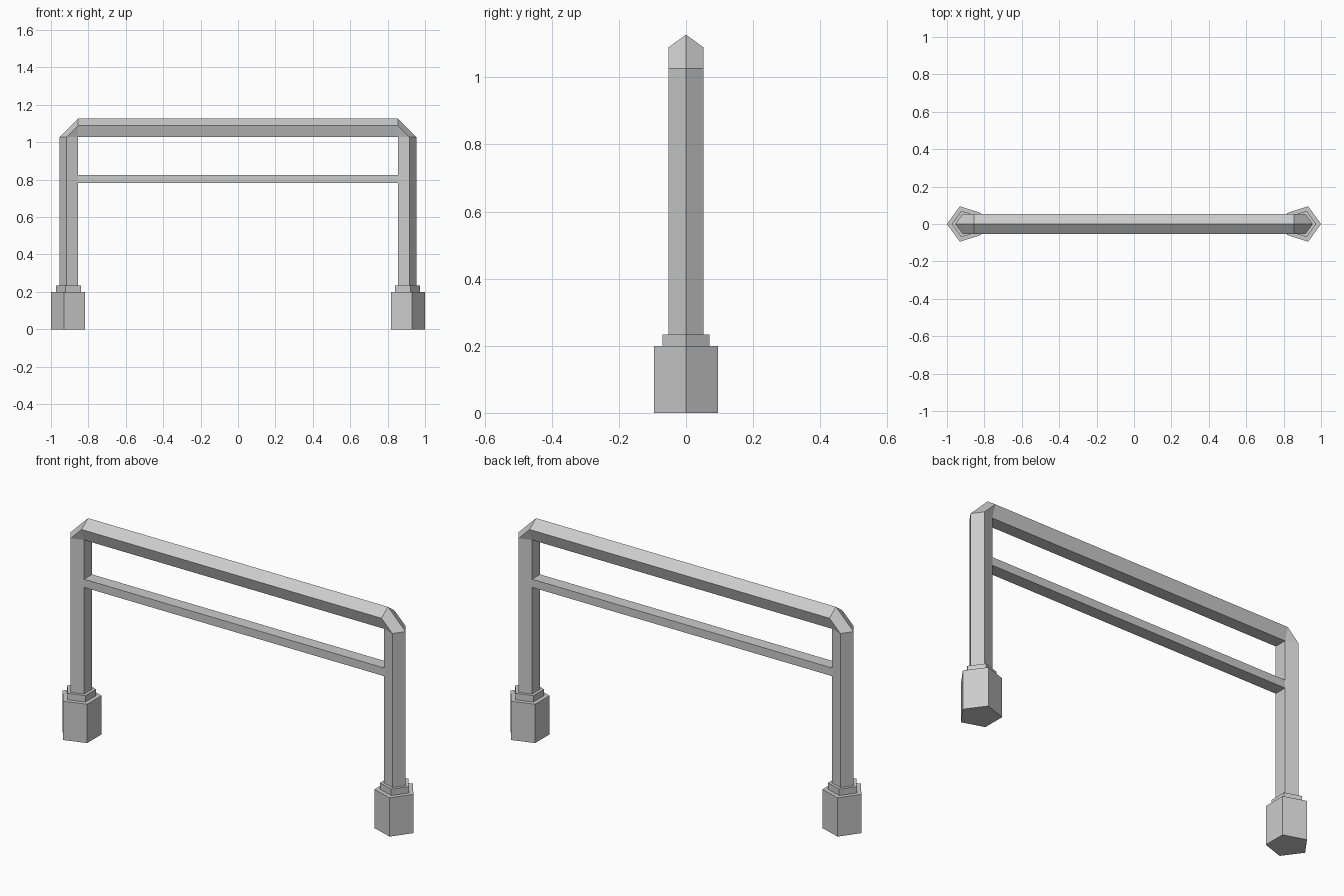
import bpy, bmesh
from math import sin, cos, tau, pi

if "Cube" in bpy.data.objects:
    bpy.data.objects.remove(bpy.data.objects["Cube"])

POST_X = 0.9          # post axis
R = 0.0555            # tube circumradius
APOTHEM = R * cos(pi / 5)
POST_TOP = 1.027
POST_BOTTOM = 0.233
RAIL_Z = POST_TOP + APOTHEM
RAIL_END = POST_X - APOTHEM


def pentagon(r):
    """(outward, y) pairs, one corner pointing outward"""
    return [(r * cos(i * tau / 5), r * sin(i * tau / 5)) for i in range(5)]


def sweep(name, rings):
    """Closed tube through a series of matching rings"""
    bm = bmesh.new()
    loops = [[bm.verts.new(co) for co in ring] for ring in rings]
    n = len(loops[0])
    for a, b in zip(loops, loops[1:]):
        for i in range(n):
            j = (i + 1) % n
            bm.faces.new((a[i], a[j], b[j], b[i]))
    bm.faces.new(loops[0][::-1])
    bm.faces.new(loops[-1])
    bmesh.ops.remove_doubles(bm, verts=bm.verts, dist=1e-4)
    bmesh.ops.recalc_face_normals(bm, faces=bm.faces)
    mesh = bpy.data.meshes.new(name)
    bm.to_mesh(mesh)
    bm.free()
    obj = bpy.data.objects.new(name, mesh)
    bpy.context.collection.objects.link(obj)
    return obj


def upright_ring(side, z, r):
    return [(side * (POST_X + o), y, z) for o, y in pentagon(r)]


def rail_ring(x):
    return [(x, y, RAIL_Z + o) for o, y in pentagon(R)]


# Hoop: left post, chamfered corner, top rail, corner, right post
sweep("hoop_frame", [
    upright_ring(-1, POST_BOTTOM, R), upright_ring(-1, POST_TOP, R),
    rail_ring(-RAIL_END), rail_ring(RAIL_END),
    upright_ring(1, POST_TOP, R), upright_ring(1, POST_BOTTOM, R),
])

# Stepped pentagonal feet
for label, side in (("left", -1), ("right", 1)):
    for part, r, z0, z1 in (("foot", 0.1, 0.0, 0.2), ("collar", 0.074, 0.2, POST_BOTTOM)):
        sweep(f"{label}_{part}", [upright_ring(side, z0, r), upright_ring(side, z1, r)])

# Flat crossbar, as wide as the inner post face
bpy.ops.mesh.primitive_cube_add(size=1, location=(0, 0, 0.804))
bar = bpy.context.object
bar.name = "crossbar"
bar.scale = (2 * RAIL_END, 2 * R * sin(pi / 5), 0.042)
